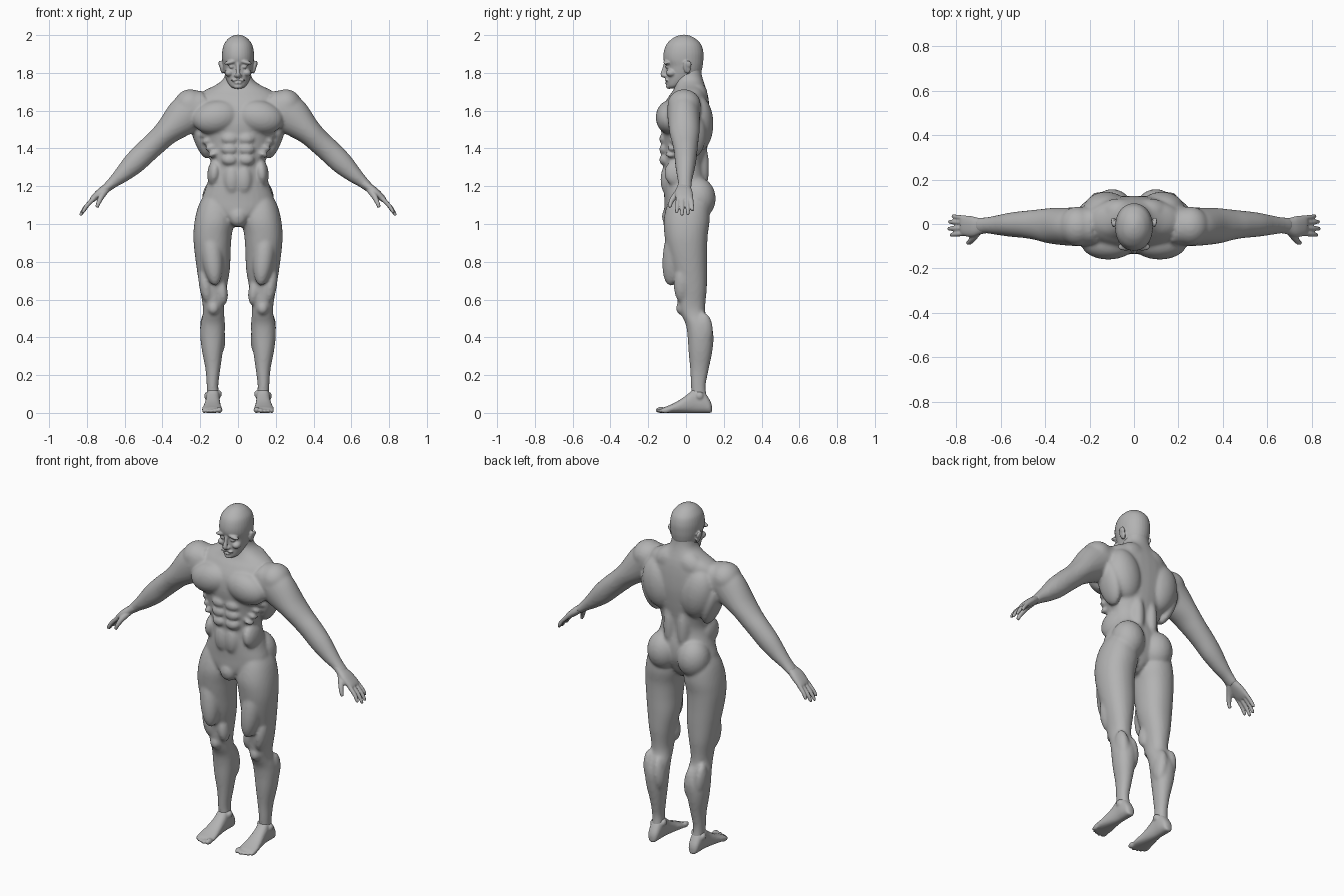
import bpy, bmesh, math
from mathutils import Vector, Matrix

skin = bpy.data.materials.new("plain grey")
skin.diffuse_color = (0.45, 0.45, 0.45, 1)
SEG = 32


def dense(rows, n=6):
    """Catmull-Rom interpolation of parameter rows."""
    out = []
    for i in range(len(rows) - 1):
        a, b, c, d = rows[max(i - 1, 0)], rows[i], rows[i + 1], rows[min(i + 2, len(rows) - 1)]
        for k in range(n):
            t = k / n
            out.append([0.5 * (2 * q + (r - p) * t + (2 * p - 5 * q + 4 * r - s) * t * t
                               + (3 * q - p - 3 * r + s) * t ** 3) for p, q, r, s in zip(a, b, c, d)])
    return out + [list(rows[-1])]


def skin_rings(bm, rings, e):
    """Bridge rings given as (centre, u, v) into a closed tube."""
    def sp(v):
        return math.copysign(abs(v) ** e, v)
    loops = []
    for c, u, v in rings:
        loops.append([bm.verts.new(c + u * sp(math.cos(2 * math.pi * i / SEG))
                                   + v * sp(math.sin(2 * math.pi * i / SEG))) for i in range(SEG)])
    for a, b in zip(loops, loops[1:]):
        for i in range(SEG):
            j = (i + 1) % SEG
            bm.faces.new((a[i], a[j], b[j], b[i]))
    bm.faces.new(loops[0][::-1])
    bm.faces.new(loops[-1])


def stack(bm, rows, e=1.0):
    """Loft up z; rows are (z, x0, x1, y0, y1)."""
    skin_rings(bm, [(Vector(((x0 + x1) / 2, (y0 + y1) / 2, z)), Vector(((x1 - x0) / 2, 0, 0)),
                     Vector((0, (y1 - y0) / 2, 0))) for z, x0, x1, y0, y1 in dense(rows)], e)


def tube(bm, rows, axis=(0, 1, 0), e=1.0):
    """Loft along a path; rows are (x, y, z, radius along axis, radius across)."""
    d = dense(rows)
    rings = []
    for i, r in enumerate(d):
        t = (Vector(d[min(i + 1, len(d) - 1)][:3]) - Vector(d[max(i - 1, 0)][:3])).normalized()
        v = t.cross(Vector(axis)).normalized()
        rings.append((Vector(r[:3]), v.cross(t).normalized() * r[3], v * r[4]))
    skin_rings(bm, rings, e)


def ball(bm, c, r, tilt=0, pitch=0):
    m = (Matrix.Translation(c) @ Matrix.Rotation(math.radians(tilt), 4, 'Y')
         @ Matrix.Rotation(math.radians(pitch), 4, 'X') @ Matrix.Diagonal((*r, 1)))
    bmesh.ops.create_uvsphere(bm, u_segments=32, v_segments=16, radius=1, matrix=m)


def mirror(bm):
    g = bmesh.ops.duplicate(bm, geom=bm.verts[:] + bm.edges[:] + bm.faces[:])["geom"]
    for v in [x for x in g if isinstance(x, bmesh.types.BMVert)]:
        v.co.x = -v.co.x


def finish(name, bm, voxel, smooth):
    """Fuse the pieces into one smooth skin."""
    bmesh.ops.recalc_face_normals(bm, faces=bm.faces[:])
    me = bpy.data.meshes.new(name)
    bm.to_mesh(me)
    bm.free()
    ob = bpy.data.objects.new(name, me)
    bpy.context.collection.objects.link(ob)
    r = ob.modifiers.new("fuse", 'REMESH')
    r.mode, r.voxel_size, r.use_smooth_shade = 'VOXEL', voxel, True
    s = ob.modifiers.new("soften", 'SMOOTH')
    s.factor, s.iterations = 0.5, smooth
    dg = bpy.context.evaluated_depsgraph_get()
    new = bpy.data.meshes.new_from_object(ob.evaluated_get(dg))
    ob.modifiers.clear()
    ob.data = new
    new.materials.clear()
    new.materials.append(skin)
    for p in new.polygons:
        p.use_smooth = True
        p.material_index = 0
    for v in new.vertices:
        v.co.z = max(v.co.z, 0)


# ---- body: legs
b = bmesh.new()
stack(b, [(.05, .105, .16, .03, .12), (.1, .102, .164, .028, .108), (.15, .104, .166, .026, .105),
          (.23, .094, .172, .022, .12), (.33, .08, .191, .013, .14), (.41, .071, .2, .008, .145),
          (.47, .069, .197, -.002, .128), (.52, .073, .187, -.025, .105), (.57, .073, .187, -.042, .102),
          (.66, .06, .202, -.052, .11), (.76, .043, .218, -.078, .112), (.86, .039, .231, -.102, .112),
          (.94, .033, .236, -.114, .115), (1.02, .02, .229, -.118, .125), (1.1, .03, .208, -.1, .12),
          (1.17, .05, .17, -.07, .1)], .92)
ball(b, (.085, -.012, .645), (.03, .04, .075), 8)        # inner knee muscle
ball(b, (.172, -.02, .68), (.035, .045, .1), 8)          # outer knee muscle
ball(b, (.13, -.02, .555), (.032, .033, .038))           # kneecap
ball(b, (.103, .095, .41), (.035, .05, .1), 5)           # calf
ball(b, (.165, .095, .43), (.035, .048, .1), 5)
ball(b, (.14, -.05, .87), (.06, .068, .2), 6, -10)       # front thigh
ball(b, (.098, .065, 1.135), (.092, .092, .11), 0)       # buttock
# ---- body: arms
tube(b, [(.17, -.005, 1.64, .08, .07), (.23, -.01, 1.615, .088, .092), (.285, -.012, 1.57, .086, .1),
         (.375, -.008, 1.488, .08, .07), (.43, -.004, 1.435, .07, .063), (.485, -.002, 1.385, .062, .062),
         (.55, -.003, 1.322, .055, .059), (.61, -.005, 1.265, .045, .045), (.66, -.006, 1.222, .037, .031),
         (.70, -.008, 1.187, .037, .024)])
ball(b, (.255, -.01, 1.63), (.085, .088, .082), 40)      # shoulder cap
ball(b, (.36, -.035, 1.49), (.085, .05, .05), 43)        # biceps
# ---- body: chest and back muscles
ball(b, (.115, -.085, 1.565), (.125, .075, .088), 12)    # chest plate
ball(b, (.125, .065, 1.53), (.1, .08, .15), 12)          # shoulder blade and lat
ball(b, (.2, .03, 1.47), (.04, .075, .13), 18)           # flank
ball(b, (.045, .06, 1.3), (.043, .062, .17))             # lower back column
ball(b, (.07, .055, 1.68), (.09, .06, .07), 25)          # trapezius
for z, w in ((1.45, .046), (1.395, .046), (1.34, .044)):   # stomach blocks
    ball(b, (.043, -.108, z), (w, .034, .032))
ball(b, (.032, -.095, 1.235), (.045, .04, .085))
ball(b, (.125, -.04, 1.27), (.037, .075, .075), -6)      # oblique
for i in range(4):                                       # ribs
    ball(b, (.13 + .015 * i, -.08 + .012 * i, 1.37 + .035 * i), (.03, .03, .016), 20)
mirror(b)
# ---- body: trunk and neck
stack(b, [(.985, -.03, .03, -.085, .03), (1.02, -.06, .06, -.112, .07), (1.08, -.17, .17, -.115, .1),
          (1.13, -.19, .19, -.115, .115), (1.2, -.168, .168, -.118, .115), (1.28, -.146, .146, -.118, .1),
          (1.34, -.147, .147, -.122, .103), (1.44, -.185, .185, -.125, .118), (1.53, -.225, .225, -.135, .127),
          (1.61, -.235, .235, -.125, .125), (1.67, -.215, .215, -.095, .118), (1.705, -.18, .18, -.07, .11),
          (1.735, -.12, .12, -.058, .1), (1.765, -.08, .08, -.055, .09), (1.8, -.068, .068, -.055, .082),
          (1.84, -.064, .064, -.05, .08)], .9)
ball(b, (0, -.085, 1.04), (.05, .042, .055))
finish("body", b, .009, 5)

# ---- head
h = bmesh.new()
ball(h, (.038, -.102, 1.857), (.036, .018, .011), 14)    # brow
ball(h, (.034, -.098, 1.832), (.014, .012, .009))        # eye
ball(h, (.047, -.078, 1.8), (.023, .028, .02))           # cheek
ball(h, (.013, -.11, 1.785), (.009, .01, .008))          # nostril
ball(h, (.088, .005, 1.83), (.009, .02, .036), 12, 10)   # ear
ball(h, (.094, .012, 1.845), (.009, .018, .02), 12, 10)
ball(h, (.018, -.104, 1.763), (.022, .009, .006), 12)    # moustache
mirror(h)
stack(h, [(1.718, -.022, .022, -.092, -.055), (1.73, -.042, .042, -.1, -.02), (1.76, -.06, .06, -.103, .04),
          (1.8, -.072, .072, -.106, .077), (1.835, -.079, .079, -.106, .088), (1.87, -.084, .084, -.119, .092),
          (1.91, -.084, .084, -.118, .092), (1.95, -.075, .075, -.104, .08), (1.98, -.053, .053, -.075, .052),
          (1.995, -.03, .03, -.048, .025), (2.002, -.008, .008, -.02, 0)], .95)
tube(h, [(0, -.108, 1.855, .009, .008), (0, -.116, 1.82, .01, .01), (0, -.123, 1.79, .013, .012),
         (0, -.112, 1.778, .01, .006)], (1, 0, 0))       # nose
ball(h, (0, -.1, 1.747), (.02, .011, .006))              # lower lip
ball(h, (0, -.09, 1.728), (.024, .016, .013))            # chin
finish("head", h, .005, 2)

# ---- hands
p = bmesh.new()
tube(p, [(.655, -.006, 1.225, .034, .026), (.69, -.01, 1.197, .036, .022), (.725, -.012, 1.17, .046, .022),
         (.76, -.008, 1.14, .046, .018), (.775, -.008, 1.125, .042, .013)], e=.85)
for y, dy, s in ((-.043, -.006, .9), (-.019, -.002, 1.05), (.006, .004, 1), (.027, .008, .78)):   # fingers
    tube(p, [(.757, y, 1.142, .011, .012), (.757 + .048 * s, y + dy / 2, 1.142 - .05 * s, .0105, .011),
             (.757 + .07 * s, y + dy, 1.142 - .085 * s, .009, .009),
             (.757 + .073 * s, y + dy, 1.142 - .094 * s, .005, .005)])
tube(p, [(.69, -.02, 1.19, .018, .016), (.72, -.058, 1.15, .016, .016), (.737, -.08, 1.115, .012, .012),
         (.748, -.085, 1.088, .009, .009)], (.7, 0, .7))   # thumb
mirror(p)
finish("hands", p, .005, 2)

# ---- feet
f = bmesh.new()
skin_rings(f, [(Vector((x, y, t / 2)), Vector((w, 0, 0)), Vector((0, 0, t / 2))) for y, x, w, t in dense(
    [(.137, .133, .012, .04), (.125, .133, .028, .07), (.09, .133, .035, .12), (.05, .133, .036, .135),
     (.01, .134, .039, .1), (-.04, .136, .046, .065), (-.085, .137, .053, .042), (-.12, .137, .052, .028),
     (-.13, .137, .046, .02)])], .85)
for x, y, r in ((.098, -.132, .0155), (.122, -.134, .0115), (.143, -.128, .0105), (.162, -.12, .0105),
                (.179, -.108, .01)):                     # toes
    ball(f, (x, y, r), (r, .028, r * 1.05))
ball(f, (.1, .065, .1), (.014, .02, .02))                # ankle bones
ball(f, (.165, .072, .09), (.014, .02, .02))
mirror(f)
finish("feet", f, .006, 2)
